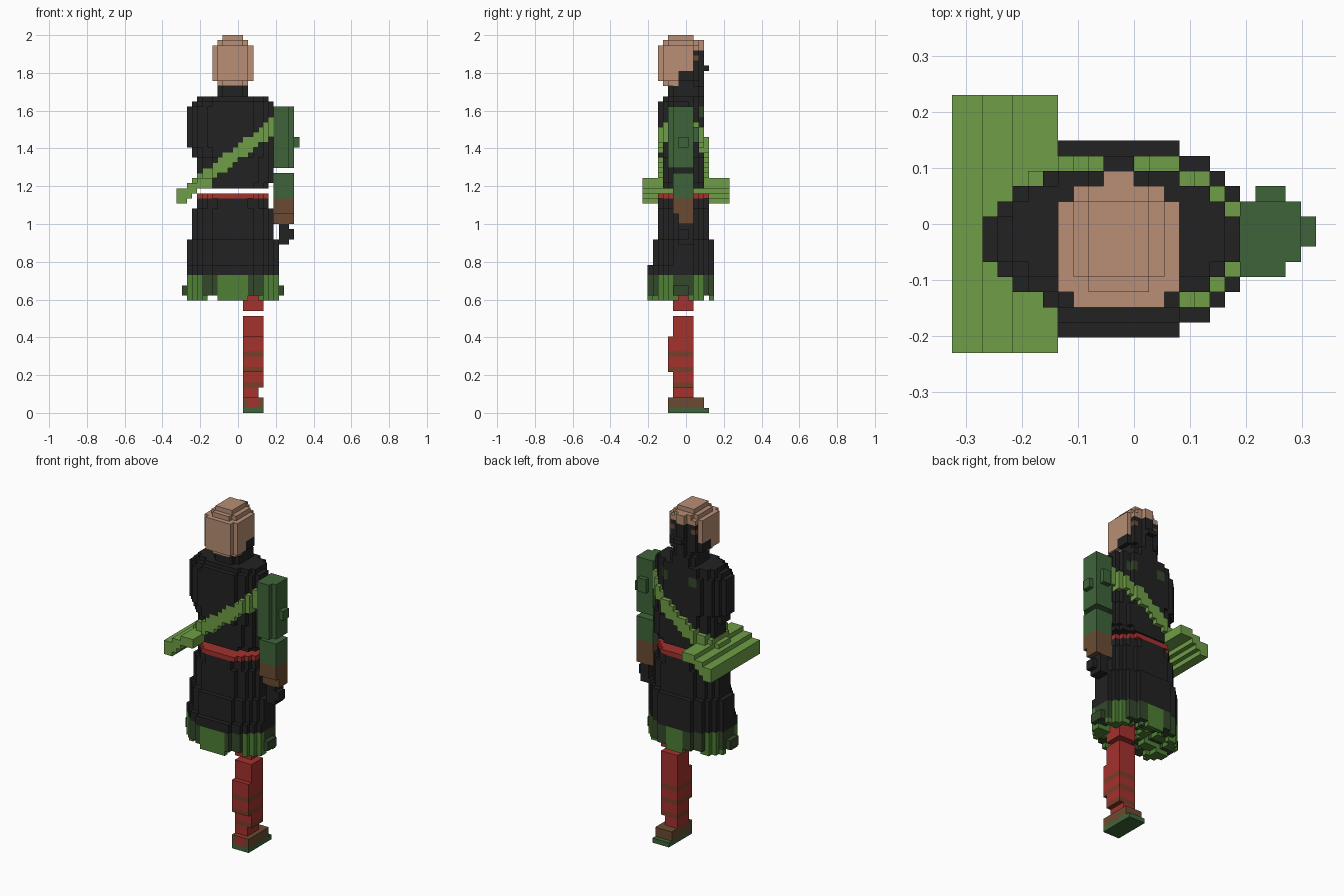
import bpy
import math

cube = bpy.data.objects.get("Cube")
if cube:
    bpy.data.objects.remove(cube, do_unlink=True)

V = 2 / 74  # edge of one block


def linear(c):
    c /= 255
    return c / 12.92 if c < 0.04045 else ((c + 0.055) / 1.055) ** 2.4


def material(name, *rgb):
    m = bpy.data.materials.new(name)
    m.use_nodes = True
    col = tuple(linear(c) for c in rgb) + (1.0,)
    m.diffuse_color = col
    m.node_tree.nodes["Principled BSDF"].inputs["Base Color"].default_value = col
    return m


TAN = material("tan", 184, 143, 117)
BLACK = material("black", 34, 34, 34)
LIME = material("light green", 111, 158, 71)
LEAF = material("leaf green", 78, 128, 53)
DARK = material("dark green", 52, 72, 44)
SLEEVE = material("sleeve green", 62, 100, 57)
RED = material("red", 163, 50, 45)
BROWN = material("brown", 107, 75, 50)
RUST = material("rust", 118, 62, 42)


def block(x0, x1, y0, y1, z0, z1):
    """Cells of a solid box."""
    return {(x, y, z) for x in range(x0, x1) for y in range(y0, y1) for z in range(z0, z1)}


def oval(x0, x1, y0, y1, z0, z1, p=2.0):
    """Cells of an upright rounded column that fills the box."""
    def inside(c):
        u = abs(2 * c[0] + 1 - x0 - x1) / (x1 - x0)
        w = abs(2 * c[1] + 1 - y0 - y1) / (y1 - y0)
        return u ** p + w ** p <= 1.0
    return {c for c in block(x0, x1, y0, y1, z0, z1) if inside(c)}


def stack(layers, p=2.0):
    return set().union(*(oval(*layer, p) for layer in layers))


AXES = [(1, 0, 0), (0, 1, 0), (0, 0, 1)]


def build(name, cells, colour):
    """Skin a set of cells; colour is a material or a rule from cell to material."""
    rule = colour if callable(colour) else (lambda c: colour)
    index, faces, mats, slots = {}, [], [], []
    for c in sorted(cells):
        m = rule(c)
        if m not in mats:
            mats.append(m)
        for a in range(3):
            b, d = (a + 1) % 3, (a + 2) % 3
            for side in (0, 1):
                step = 2 * side - 1
                if tuple(c[n] + step * AXES[a][n] for n in range(3)) in cells:
                    continue
                quad = []
                for s, t in ((0, 0), (1, 0), (1, 1), (0, 1)):
                    q = list(c)
                    q[a] += side
                    q[b] += s
                    q[d] += t
                    quad.append(index.setdefault(tuple(q), len(index)))
                faces.append(quad if side else quad[::-1])
                slots.append(mats.index(m))
    mesh = bpy.data.meshes.new(name)
    mesh.from_pydata([(x * V, (y - 0.5) * V, z * V) for x, y, z in index], [], faces)
    for m in mats:
        mesh.materials.append(m)
    mesh.polygons.foreach_set("material_index", slots)
    mesh.update()
    obj = bpy.data.objects.new(name, mesh)
    bpy.context.collection.objects.link(obj)
    return obj


# Head: rounded skull with a dark face on the +y side
head = stack([(-4, 2, -4, 3, 64, 65), (-5, 3, -5, 3, 65, 72),
              (-4, 2, -4, 3, 72, 73), (-3, 1, -3, 2, 73, 74)], 4)
head |= block(-2, 0, 3, 4, 64, 73) | block(-2, 0, 4, 5, 67, 68)


def head_colour(c):
    x, y, z = c
    if z == 69 and x in (-4, 1) and y >= 2:
        return BROWN
    return BLACK if z < 71 and y >= (2 if z > 66 else -1) else TAN


build("head", head, head_colour)
build("neck", oval(-4, 2, -3, 4, 62, 64, 3), BLACK)

# Torso, cut by a slanted shoulder strap
torso = stack([(-8, 6, -4, 4, 44, 45), (-8, 7, -4, 4, 45, 50), (-9, 7, -5, 4, 50, 52),
               (-10, 7, -5, 4, 52, 60), (-9, 7, -5, 4, 60, 61), (-8, 6, -4, 4, 61, 62)], 2.3)
around = {(x + i, y + j, z) for x, y, z in torso
          for i, j in ((0, 0), (1, 0), (-1, 0), (0, 1), (0, -1))}
strap = {(x, y, z) for x, y, z in around
         if -6 < y < 5 and x > -10 and abs(z + 0.5 - 50.9 - 0.76 * (x + 0.5)) < 1.7}
build("torso", torso - strap,
      lambda c: DARK if c[1] > 1 and c[0] in (-5, -4, 2, 3) and c[2] in (58, 59) else BLACK)
build("shoulder_strap", strap, LIME)

# Stepped slanted board carried at the right hip
board = (block(-12, -10, -8, 9, 41, 44) | block(-10, -9, -8, 9, 42, 45)
         | block(-9, -8, -8, 9, 43, 45) | block(-8, -5, -8, 9, 44, 46))
build("hip_board", board, LIME)

# Belt
build("belt", oval(-8, 6, -5, 5, 42, 43, 2.3), RED)

# Skirt with a ragged, folded hem
skirt = stack([(-8, 6, -5, 5, 40, 42), (-9, 7, -5, 5, 34, 40),
               (-10, 8, -6, 6, 29, 34), (-10, 8, -7, 6, 27, 29)], 2.1)
build("skirt", skirt, BLACK)


def fold(c):
    return math.cos(6 * math.atan2((c[0] + 1.5) / 9, -(c[1] + 0.5) / 6.5))


def hem_bottom(c):
    r = math.hypot((c[0] + 1.5) / 9, (c[1] + 0.5) / 6.5)
    return 22 + (fold(c) < -0.3) + (r < 0.75) + (r < 0.45)


hem = {c for c in oval(-10, 8, -7, 6, 22, 27, 2.1) if c[2] >= hem_bottom(c)}
hem |= block(-11, -10, -2, 1, 23, 25) | block(8, 9, -2, 1, 23, 25)
build("hem", hem, lambda c: LEAF if fold(c) > -0.1 or c[2] < 23 else DARK)

# Left arm in separate pieces
upper = block(7, 10, -3, 2, 48, 60) | block(10, 11, -2, 2, 48, 60)
upper |= block(11, 12, -1, 1, 52, 54) | block(8, 10, 2, 3, 53, 56)
build("left_upper_arm", upper, SLEEVE)
build("left_forearm", block(7, 11, -2, 2, 39, 47) | block(7, 11, -1, 2, 37, 39),
      lambda c: BROWN if c[2] < 42 else SLEEVE)
build("left_hand", block(8, 10, -1, 2, 33, 37) | block(10, 11, -1, 1, 34, 36), BLACK)

# Left leg with thin bands
build("left_thigh", block(1, 5, -2, 2, 20, 24), RED)
shin = (block(1, 5, -2, 2, 5, 19) | block(1, 5, -3, -2, 8, 15)) - block(4, 5, -3, 2, 3, 5)
shin |= block(1, 4, -2, 2, 3, 5)
build("left_shin", shin, lambda c: RUST if c[2] in (5, 8, 11) else RED)

# Left foot, toe towards +y
foot = block(1, 5, -3, 4, 1, 3) | block(1, 5, -3, 5, 0, 1)


def foot_colour(c):
    if c[2] == 0:
        return SLEEVE
    return RED if c[1] < -1 and 1 < c[0] < 4 else BROWN


build("left_foot", foot, foot_colour)
